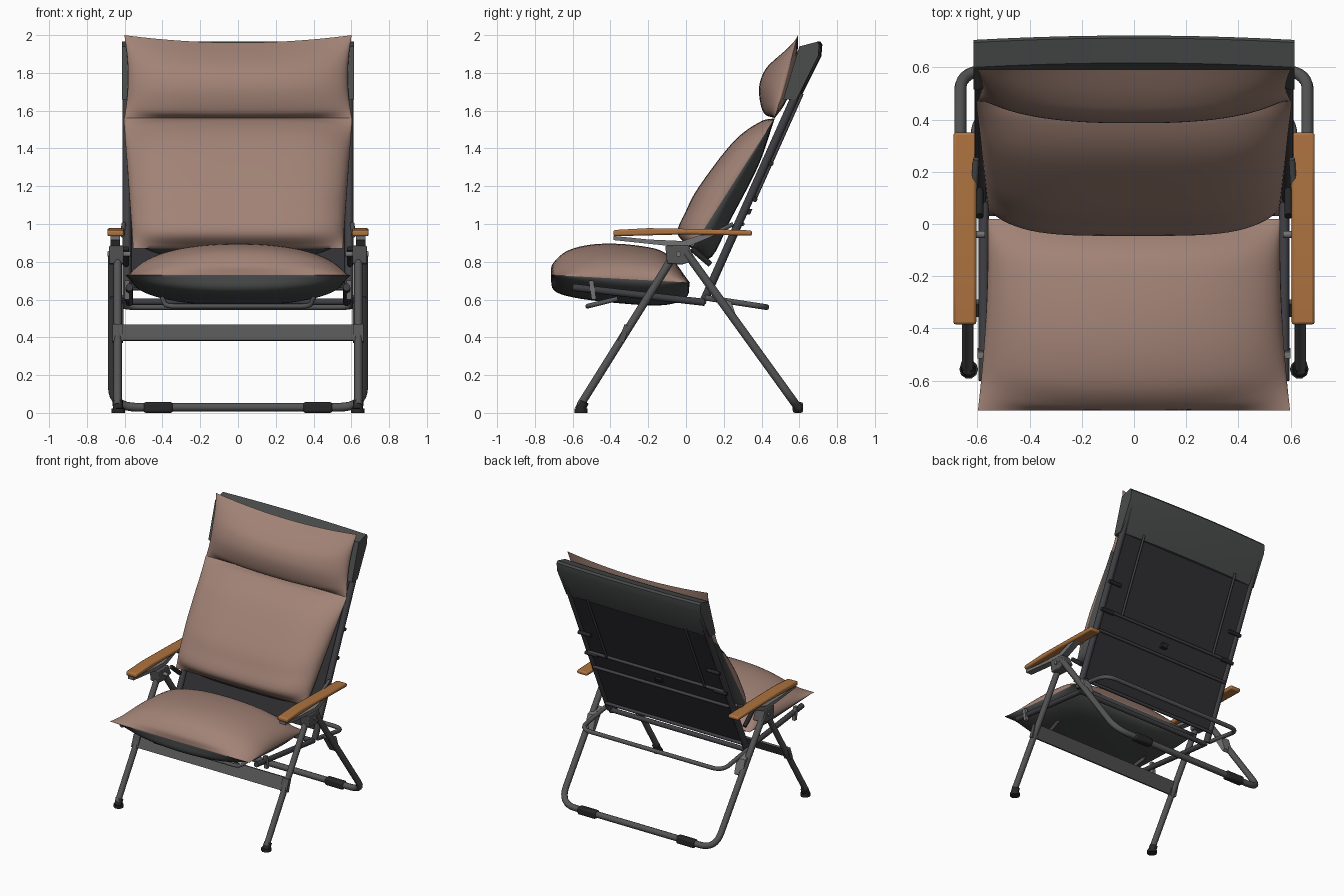
import bpy, bmesh, math
from mathutils import Vector

if "Cube" in bpy.data.objects:
    bpy.data.objects.remove(bpy.data.objects["Cube"])


def material(name, rgb):
    m = bpy.data.materials.new(name)
    m.use_nodes = True
    m.diffuse_color = (*rgb, 1)
    m.node_tree.nodes["Principled BSDF"].inputs["Base Color"].default_value = (*rgb, 1)
    return m


ROSE = material("dusty rose fabric", (0.36, 0.225, 0.18))
GREY = material("grey fabric", (0.07, 0.073, 0.073))
DARK = material("dark sling fabric", (0.03, 0.03, 0.035))
METAL = material("grey metal", (0.09, 0.09, 0.09))
RAIL = material("dark rail metal", (0.05, 0.05, 0.057))
STEEL = material("light bracket metal", (0.17, 0.17, 0.17))
WOOD = material("oiled wood", (0.42, 0.17, 0.05))
BLACK = material("black rubber", (0.02, 0.02, 0.022))
SIDES = (("left", 1), ("right", -1))


def finish(name, bm, mats, angle=40):
    bmesh.ops.remove_doubles(bm, verts=bm.verts, dist=0.0005)
    bmesh.ops.recalc_face_normals(bm, faces=bm.faces)
    me = bpy.data.meshes.new(name)
    bm.to_mesh(me)
    bm.free()
    ob = bpy.data.objects.new(name, me)
    bpy.context.collection.objects.link(ob)
    for m in mats:
        me.materials.append(m)
    smooth(ob, angle)
    return ob


def smooth(ob, angle):
    bpy.ops.object.select_all(action='DESELECT')
    ob.select_set(True)
    bpy.context.view_layer.objects.active = ob
    bpy.ops.object.shade_smooth_by_angle(angle=math.radians(angle))


def tube(name, pts, r, mat, fillet=0.0):
    """Round tube along a path whose inner corners are filleted."""
    pts = [Vector(p) for p in pts]
    path = [pts[0]]
    for a, b, c in zip(pts, pts[1:], pts[2:]):
        p, q = b + (a - b).normalized() * fillet, b + (c - b).normalized() * fillet
        for i in range(9):
            t = i / 8
            path.append(p * (1 - t) ** 2 + b * 2 * t * (1 - t) + q * t * t)
    path.append(pts[-1])
    cu = bpy.data.curves.new(name, 'CURVE')
    cu.dimensions = '3D'
    cu.bevel_depth, cu.bevel_resolution, cu.use_fill_caps = r, 3, True
    sp = cu.splines.new('POLY')
    sp.points.add(len(path) - 1)
    for s, p in zip(sp.points, path):
        s.co = (*p, 1)
    cu.materials.append(mat)
    ob = bpy.data.objects.new(name, cu)
    bpy.context.collection.objects.link(ob)
    bpy.ops.object.select_all(action='DESELECT')
    ob.select_set(True)
    bpy.context.view_layer.objects.active = ob
    bpy.ops.object.convert(target='MESH')
    smooth(bpy.context.view_layer.objects.active, 40)


def prism(name, poly, x0, x1, mat, cols=1, bulge=0.0, bevel=0.0):
    """Side-view (y, z) outline extruded along x, optionally bowed backwards."""
    bm = bmesh.new()
    rings = []
    for i in range(cols + 1):
        u = i / cols
        dy = bulge * 4 * u * (1 - u)
        rings.append([bm.verts.new((x0 + (x1 - x0) * u, y + dy, z)) for y, z in poly])
    n = len(poly)
    for a, b in zip(rings, rings[1:]):
        for j in range(n):
            bm.faces.new((a[j], a[(j + 1) % n], b[(j + 1) % n], b[j]))
    bm.faces.new(rings[0])
    bm.faces.new(rings[-1])
    ob = finish(name, bm, [mat], 30)
    if bevel:
        mod = ob.modifiers.new("soft edges", 'BEVEL')
        mod.width, mod.segments = bevel, 2
    return ob


def spline(pts, n):
    """Sample a smooth curve through the points."""
    p = [Vector(q) for q in pts]
    p = [p[0] * 2 - p[1]] + p + [p[-1] * 2 - p[-2]]
    out = []
    for i in range(n + 1):
        s = i / n * (len(p) - 3)
        k = min(int(s), len(p) - 4)
        t = s - k
        a, b, c, d = p[k:k + 4]
        out.append(0.5 * (2 * b + (c - a) * t + (2 * a - 5 * b + 4 * c - d) * t * t
                          + (3 * b - a - 3 * c + d) * t ** 3))
    return out


def cushion(name, front, back, w0, w1, pinch, power, mats, sag=0.0, n=28, cols=40):
    """Stuffed cushion: two side profiles meeting at a seam, thinning to the sides."""
    a, b = Vector(front[0]), Vector(front[-1])
    faces = (spline(front, n), spline([front[0]] + back + [front[-1]], n))
    bm = bmesh.new()
    for side, prof in enumerate(faces):
        grid = []
        for i in range(cols + 1):
            u = math.sin(math.pi * (i / cols - 0.5))
            f = max(0, 1 - abs(u) ** power) ** 0.5
            row = []
            for j, p in enumerate(prof):
                t = j / n
                s = a.lerp(b, t)
                q = s + (p - s) * f
                w = w0 + (w1 - w0) * t - pinch * 4 * t * (1 - t)
                row.append(bm.verts.new((u * w, q.x, q.y - sag * (1 - u * u) * t ** 3)))
            grid.append(row)
        for r, s in zip(grid, grid[1:]):
            for j in range(n):
                bm.faces.new((r[j], r[j + 1], s[j + 1], s[j])).material_index = side
    bmesh.ops.dissolve_degenerate(bm, dist=0.0001, edges=bm.edges)
    finish(name, bm, mats, 60)


# Cushions
cushion("seat_cushion",
        [(-.715, .73), (-.705, .79), (-.62, .862), (-.46, .895), (-.25, .885), (-.1, .84), (.02, .69)],
        [(-.70, .65), (-.59, .61), (-.35, .58), (-.12, .57), (.0, .61)],
        .598, .56, .012, 2.2, [ROSE, GREY])
cushion("back_cushion",
        [(.03, .87), (-.045, .95), (.0, 1.07), (.07, 1.2), (.25, 1.435), (.39, 1.54), (.47, 1.56)],
        [(.13, .82), (.24, 1.03), (.33, 1.2), (.40, 1.35)],
        .555, .605, .0, 4, [ROSE, GREY])
cushion("head_cushion",
        [(.47, 1.56), (.41, 1.59), (.386, 1.71), (.413, 1.815), (.48, 1.9), (.592, 2.0)],
        [(.53, 1.65), (.575, 1.8), (.59, 1.92)],
        .602, .602, .02, 2.5, [ROSE, ROSE], sag=.04)

# Top sleeve pulled over the backrest frame
prism("top_sleeve", [(.6, 1.94), (.695, 1.965), (.705, 1.95), (.70, 1.89), (.585, 1.66), (.515, 1.66)],
      -.615, .615, GREY, cols=16, bulge=.017)


# Backrest frame and sling
def rail(z, off=0.0):
    return .12 + (z - .65) * .447 + off


prism("back_sling", [(rail(.66), .66), (rail(.66, .012), .66), (rail(1.7, .012), 1.7), (rail(1.7), 1.7)],
      -.585, .585, DARK)
for side, s in SIDES:
    tube(side + "_back_rail", [(s * .588, rail(.6), .6), (s * .588, rail(1.9), 1.9)], .023, RAIL)
    tube(side + "_back_rod", [(s * .42, rail(1.14, .03), 1.14), (s * .42, rail(1.69, .03), 1.69)], .009, RAIL)
    for z in (1.13, 1.32):
        tube(f"{side}_rail_knob_{int(z * 100)}",
             [(s * .50, rail(z, .03), z), (s * .605, rail(z, .03), z)], .014, BLACK)
for i, z in enumerate((.66, 1.0, 1.14)):
    tube(f"back_cross_rod_{i}", [(-.585, rail(z, .022), z), (.585, rail(z, .022), z)], .012, RAIL)
prism("back_catch", [(rail(1.05, .0), 1.05), (rail(1.05, .04), 1.05), (rail(1.08, .04), 1.08),
                     (rail(1.08, .0), 1.08)], -.025, .025, BLACK)

# Seat frame
for side, s in SIDES:
    tube(side + "_seat_rail", [(s * .575, -.6, .665), (s * .575, .1, .585)], .02, RAIL)
    prism(side + "_seat_bracket", [(-.515, .7), (-.49, .7), (-.475, .6), (-.50, .6)],
          s * .575, s * .6, STEEL)
tube("seat_rear_bar", [(-.575, .09, .588), (.575, .09, .588)], .018, RAIL)
tube("seat_front_loop", [(.4, -.36, .605), (.38, -.52, .565), (-.38, -.52, .565), (-.4, -.36, .605)],
     .013, METAL, .05)
tube("rear_support_loop", [(.61, .1, .61), (.61, .425, .56), (-.61, .425, .56), (-.61, .1, .61)],
     .016, METAL, .09)

# Legs
tube("rear_leg_frame", [(.665, 0, .85), (.665, .592, .03), (-.665, .592, .03), (-.665, 0, .85)],
     .023, METAL, .13)
prism("front_cross_plank", [(-.357, .385), (-.34, .38), (-.29, .462), (-.307, .467)], -.63, .63, METAL)
for side, s in SIDES:
    tube(side + "_front_leg", [(s * .637, -.56, .04), (s * .637, -.06, .84)], .022, METAL)
    tube(side + "_foot_pad", [(s * .633, -.557, 0), (s * .633, -.557, .022)], .036, BLACK)
    tube(side + "_foot_socket", [(s * .634, -.562, .015), (s * .637, -.54, .06)], .028, BLACK)
    prism(side + "_floor_grip", [(.565, 0), (.62, 0), (.62, .057), (.565, .057)],
          s * .345, s * .5, BLACK, bevel=.012)
    prism(side + "_plank_clip", [(-.36, .38), (-.33, .37), (-.30, .46), (-.325, .47)],
          s * .61, s * .665, METAL)
    prism(side + "_leg_gusset", [(.13, .615), (.24, .59), (.275, .48), (.255, .465), (.18, .58)],
          s * .605, s * .675, STEEL)

    # Armrests and hinges
    prism(side + "_armrest", [(-.385, .935), (-.385, .968), (-.2, .978), (.15, .972), (.35, .966),
                              (.35, .938), (.0, .945)], s * .604, s * .692, WOOD, bevel=.01)
    prism(side + "_arm_bracket", [(-.385, .937), (-.385, .915), (-.1, .885), (.02, .885), (.16, .943),
                                  (.08, .943), (-.02, .91), (-.2, .918)], s * .625, s * .675, STEEL)
    prism(side + "_hinge_block", [(-.11, .885), (.015, .885), (.05, .81), (-.02, .785), (-.1, .79)],
          s * .605, s * .682, METAL, bevel=.006)
    tube(side + "_recline_lever", [(s * .592, .03, .87), (s * .592, .13, .785)], .016, BLACK)
    tube(side + "_hinge_pin", [(s * .57, -.04, .84), (s * .692, -.04, .84)], .014, STEEL)
    tube(side + "_arm_link", [(s * .612, .13, .94), (s * .605, .25, 1.0)], .012, METAL)
